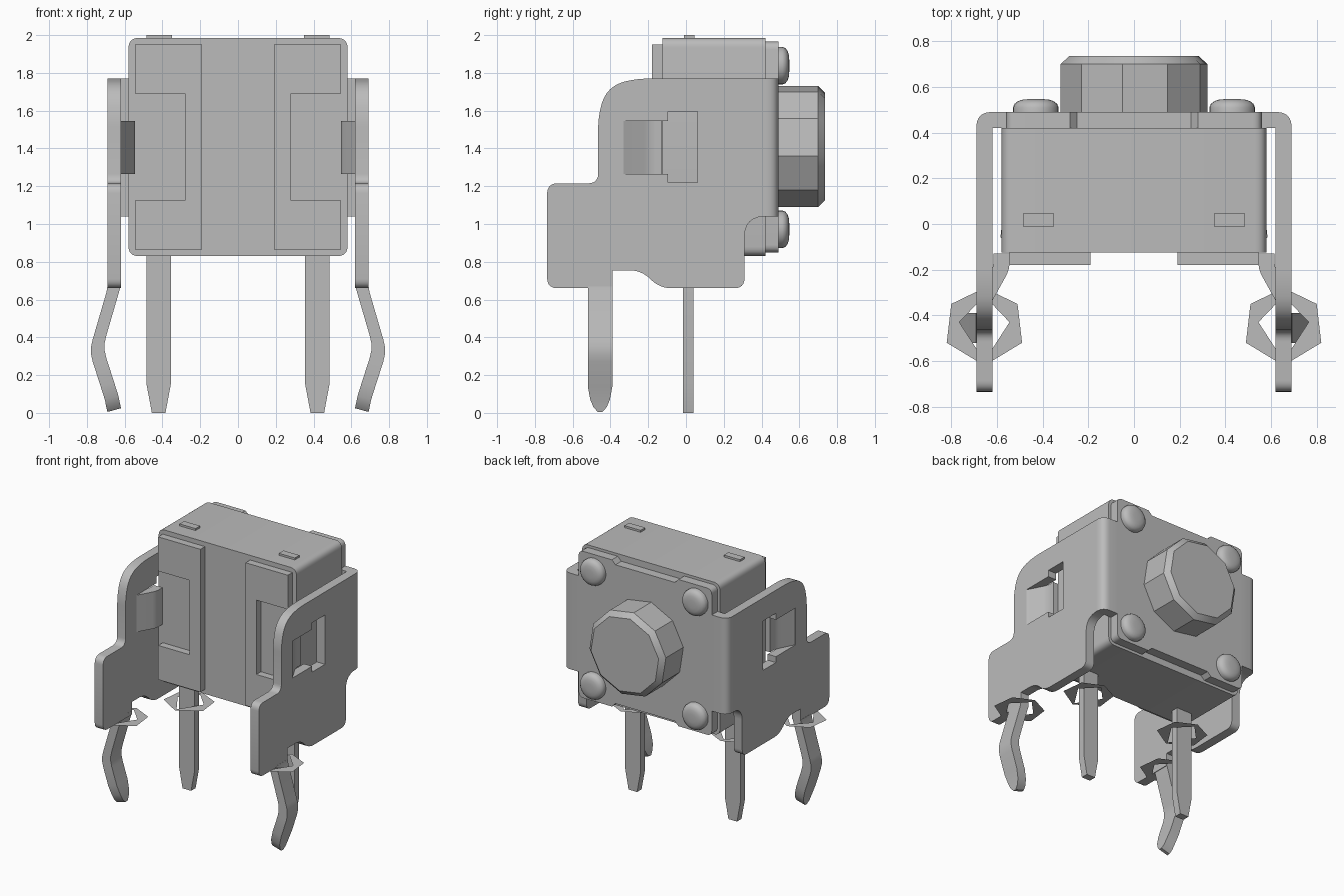
import bpy, bmesh, math
from mathutils import Vector, Matrix

cube = bpy.data.objects.get("Cube")
if cube:
    bpy.data.objects.remove(cube)

grey = bpy.data.materials.new("plain grey")
grey.use_nodes = True
grey.diffuse_color = (0.5, 0.5, 0.5, 1)
grey.node_tree.nodes["Principled BSDF"].inputs["Base Color"].default_value = (0.5, 0.5, 0.5, 1)


def finish(name, bm, mirror=False):
    bmesh.ops.recalc_face_normals(bm, faces=bm.faces[:])
    mesh = bpy.data.meshes.new(name)
    bm.to_mesh(mesh)
    bm.free()
    mesh.materials.append(grey)
    ob = bpy.data.objects.new(name, mesh)
    bpy.context.collection.objects.link(ob)
    if mirror:
        ob.modifiers.new("mirror", 'MIRROR').use_mirror_merge = False
    bpy.ops.object.select_all(action='DESELECT')
    ob.select_set(True)
    bpy.context.view_layer.objects.active = ob
    bpy.ops.object.shade_smooth_by_angle(angle=math.radians(30))
    return ob


def fillet(points, steps=6):
    """Round each corner given as (u, v, radius)."""
    out = []
    for i, (u, v, r) in enumerate(points):
        p = Vector((u, v))
        if not r:
            out.append(p)
            continue
        a = p + (Vector(points[i - 1][:2]) - p).normalized() * r
        b = p + (Vector(points[(i + 1) % len(points)][:2]) - p).normalized() * r
        for k in range(steps + 1):
            t = k / steps
            out.append(a * (1 - t) ** 2 + p * 1.8 * t * (1 - t) + (a + b) * 0.1 * t * (1 - t) + b * t * t)
    return out


def box(u0, u1, v0, v1, r=0):
    return [(u0, v0, r), (u1, v0, r), (u1, v1, r), (u0, v1, r)]


def prism(name, axis, start, end, *loops, mirror=False):
    """Fill the first loop, leave the others as holes, and extrude along an axis."""
    bm = bmesh.new()
    place = {'x': lambda p: (start, p[0], p[1]),
             'y': lambda p: (p[0], start, p[1]),
             'z': lambda p: (p[0], p[1], start)}[axis]
    edges = []
    for loop in loops:
        vs = [bm.verts.new(place(p)) for p in fillet(loop)]
        edges += [bm.edges.new((vs[i - 1], vs[i])) for i in range(len(vs))]
    bmesh.ops.triangle_fill(bm, edges=edges, use_beauty=True)
    if end != start:
        geom = bmesh.ops.extrude_face_region(bm, geom=bm.faces[:])["geom"]
        move = Vector([(end - start) * (axis == a) for a in 'xyz'])
        bmesh.ops.translate(bm, vec=move, verts=[g for g in geom if isinstance(g, bmesh.types.BMVert)])
    return finish(name, bm, mirror)


def loft(name, rings, mirror=False):
    bm = bmesh.new()
    rows = [[bm.verts.new(p) for p in ring] for ring in rings]
    for a, b in zip(rows, rows[1:]):
        for i in range(len(a)):
            bm.faces.new((a[i - 1], a[i], b[i], b[i - 1]))
    bm.faces.new(rows[0])
    bm.faces.new(rows[-1])
    return finish(name, bm, mirror)


def disc(cx, cz, y, r, sides, turn=0):
    return [(cx + r * math.cos(turn + math.tau * i / sides), y,
             cz + r * math.sin(turn + math.tau * i / sides)) for i in range(sides)]


# Housing with raised front ribs and small top pips
prism("housing", 'y', -0.125, 0.42, box(-0.58, 0.58, 0.83, 1.985, 0.05))
prism("front_ribs", 'y', -0.18, -0.12, [
    (0.19, 0.865, 0), (0.545, 0.865, 0), (0.545, 1.125, 0), (0.28, 1.125, 0),
    (0.28, 1.69, 0), (0.545, 1.69, 0), (0.545, 1.95, 0), (0.19, 1.95, 0)], mirror=True)
prism("top_pips", 'z', 1.97, 2.0, box(0.35, 0.485, -0.01, 0.045), mirror=True)

# Back cover with a shallow notch in its top and bottom edges
prism("back_cover", 'y', 0.42, 0.49, [
    (-0.56, 0.85, 0.04), (-0.28, 0.85, 0), (-0.25, 0.88, 0), (0.25, 0.88, 0),
    (0.28, 0.85, 0), (0.56, 0.85, 0.04), (0.56, 1.965, 0.04), (0.28, 1.965, 0),
    (0.25, 1.935, 0), (-0.25, 1.935, 0), (-0.28, 1.965, 0), (-0.56, 1.965, 0.04)])
prism("cover_bends", 'z', 1.04, 1.77, [
    (0.55, 0.42, 0), (0.62, 0.42, 0), (0.69, 0.42, 0), (0.69, 0.49, 0.06), (0.55, 0.49, 0)], mirror=True)

# Side plates with a stepped window
side = [(0.42, 1.77, 0), (-0.26, 1.77, 0.06), (-0.42, 1.73, 0.09), (-0.465, 1.57, 0.06),
        (-0.465, 1.215, 0.05), (-0.735, 1.215, 0.05), (-0.735, 0.66, 0.05),
        (-0.39, 0.66, 0), (-0.39, 0.755, 0), (-0.235, 0.755, 0.06), (-0.14, 0.66, 0.06),
        (0.31, 0.66, 0.05), (0.31, 1.04, 0.1), (0.42, 1.04, 0)]
window = [(-0.33, 1.265, 0), (-0.095, 1.265, 0), (-0.095, 1.22, 0), (0.06, 1.22, 0),
          (0.06, 1.595, 0), (-0.095, 1.595, 0), (-0.095, 1.545, 0), (-0.33, 1.545, 0)]
prism("side_plates", 'x', 0.62, 0.69, side, window, mirror=True)
prism("spring_tabs", 'z', 1.265, 1.545, [
    (0.62, -0.335, 0), (0.545, -0.2, 0.03), (0.545, -0.13, 0), (0.615, -0.13, 0),
    (0.615, -0.19, 0.03), (0.69, -0.335, 0)], mirror=True)


# Bent outer legs and straight centre legs, with tapered tips
def leg_ring(x, y, z, hx, hy, slope=0):
    return [(x - hx, y - hy, z + slope), (x + hx, y - hy, z),
            (x + hx, y + hy, z), (x - hx, y + hy, z + slope)]


outer = [(0.67, 0.655, 0.065), (0.64, 0.66, 0.065), (0.39, 0.733, 0.065), (0.35, 0.742, 0.065),
         (0.31, 0.742, 0.065), (0.27, 0.733, 0.065), (0.14, 0.691, 0.065),
         (0.07, 0.669, 0.052), (0.03, 0.661, 0.035), (0.005, 0.655, 0.012)]
loft("outer_legs", [leg_ring(x, -0.455, z, 0.036, hy, 0.02) for z, x, hy in outer], mirror=True)
loft("centre_legs", [leg_ring(0.42, 0.012, z, hx, 0.027)
                     for z, hx in ((0.9, 0.064), (0.15, 0.064), (0.0, 0.036))], mirror=True)

# Paper-thin collars where the legs leave the switch
collar = [(0.165, -0.07), (0.145, 0.1), (0, 0.17), (-0.145, 0.1), (-0.165, -0.07), (0, -0.17)]
opening = [(0.11, 0.02), (0, 0.135), (-0.11, 0.02), (0, -0.15)]
for name, cx, cy in (("outer_collars", 0.655, -0.45), ("centre_collars", 0.42, 0.012)):
    prism(name, 'z', 0.657, 0.657, *[[(cx + u, cy + v, 0) for u, v in loop]
                                     for loop in (collar, opening)], mirror=True)

# Push button and domed rivets
loft("push_button", [disc(0, 1.41, y, r, 10, math.radians(-9))
                     for y, r in ((0.48, 0.325), (0.7, 0.325), (0.735, 0.288))])
dome = [(0.48, 0.1), (0.51, 0.1), (0.525, 0.094), (0.537, 0.08), (0.544, 0.06), (0.547, 0.03)]
for name, z in (("upper_rivets", 1.838), ("lower_rivets", 0.972)):
    loft(name, [disc(0.43, z, y, r, 24) for y, r in dome], mirror=True)
